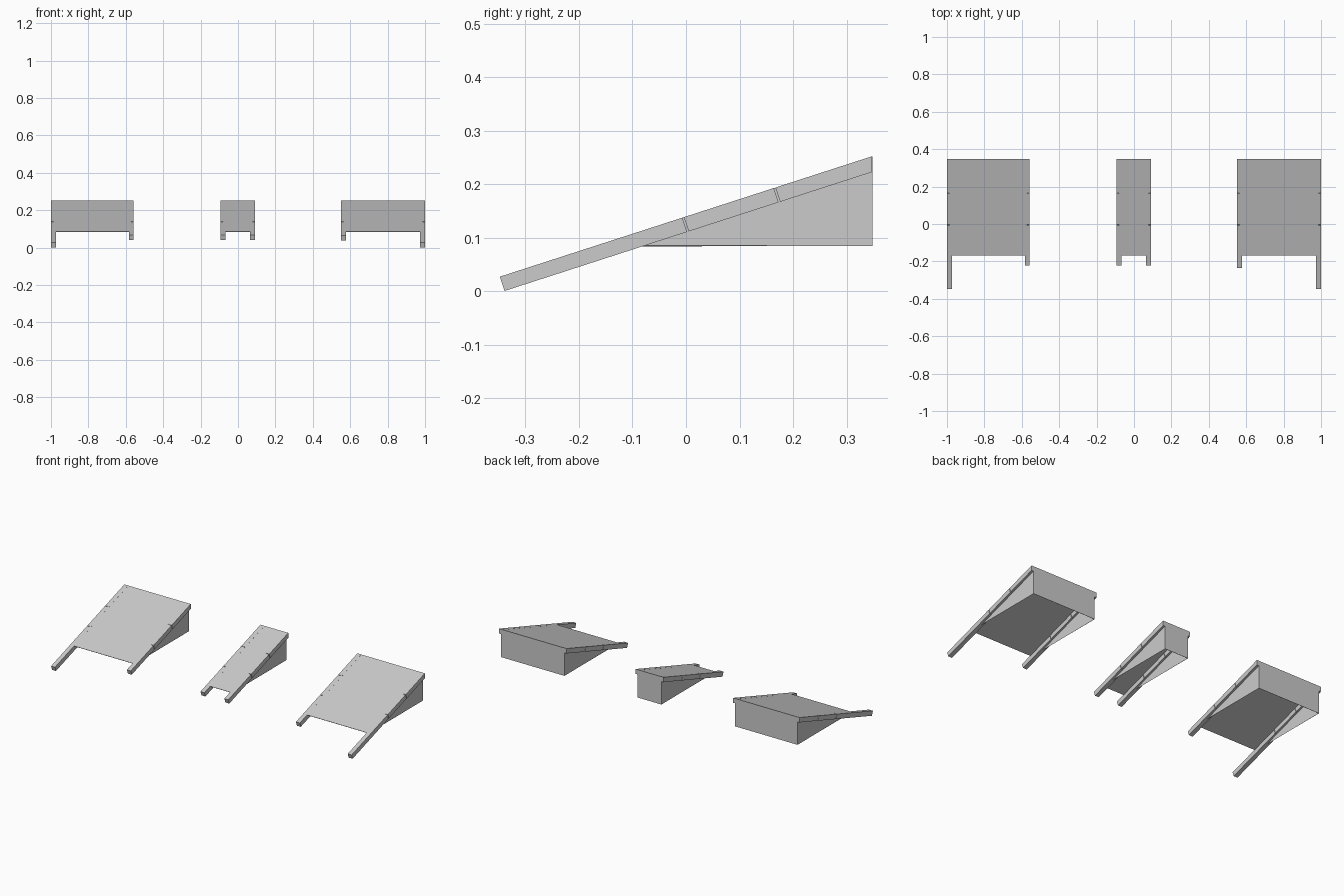
import bpy
import bmesh

if "Cube" in bpy.data.objects:
    bpy.data.objects.remove(bpy.data.objects["Cube"])

BACK = 0.348                     # back plane of all chutes
SLOPE = 0.3235                   # rise per unit of y
RAIL_W, WALL_INSET = 0.026, 0.014
BASE_Z, DECK_FRONT = 0.085, -0.167


def top_z(y):
    return 0.0275 + SLOPE * (y + BACK)


def low_z(y):
    return top_z(y) - 0.0295


def new_object(name, bm):
    bmesh.ops.recalc_face_normals(bm, faces=bm.faces)
    mesh = bpy.data.meshes.new(name)
    bm.to_mesh(mesh)
    bm.free()
    ob = bpy.data.objects.new(name, mesh)
    bpy.context.collection.objects.link(ob)
    return ob


def extrude_x(name, profile, x0, x1):
    """Solid prism from a (y, z) outline, spanning x0..x1."""
    bm = bmesh.new()
    face = bm.faces.new([bm.verts.new((x0, y, z)) for y, z in profile])
    geo = bmesh.ops.extrude_face_region(bm, geom=[face])["geom"]
    verts = [g for g in geo if isinstance(g, bmesh.types.BMVert)]
    bmesh.ops.translate(bm, verts=verts, vec=(x1 - x0, 0, 0))
    return new_object(name, bm)


def rail(name, x0, front):
    """Sloping rail in three butted lengths; square cuts, plumb back end."""
    joints = [front, -0.007, 0.164, BACK]
    lean, gap = 0.009, 0.003
    for i in range(3):
        a, b = joints[i], joints[i + 1]
        if i:
            a += gap
        skew = 0 if i == 2 else lean
        extrude_x(f"{name}_{i + 1}",
                  [(a, top_z(a)), (a + lean, low_z(a + lean)),
                   (b + skew, low_z(b + skew)), (b, top_z(b))],
                  x0, x0 + RAIL_W)


def hopper(name, x0, x1):
    """Open-bottomed wedge shell: sloped deck, two side walls, back wall."""
    l, r = x0 + WALL_INSET, x1 - WALL_INSET
    tri = [(DECK_FRONT, BASE_Z), (BACK, top_z(BACK) - 0.001), (BACK, BASE_Z)]
    bm = bmesh.new()
    left = [bm.verts.new((l, y, z)) for y, z in tri]
    right = [bm.verts.new((r, y, z)) for y, z in tri]
    bm.faces.new(left)
    bm.faces.new(right[::-1])
    for i in range(2):
        bm.faces.new((left[i], right[i], right[i + 1], left[i + 1]))
    ob = new_object(name, bm)
    # thin sheet thickness, kept inside the outer surface
    mod = ob.modifiers.new("sheet", "SOLIDIFY")
    mod.thickness = 0.002
    mod.offset = 0


# left, middle and right ramps: x range, left and right rail front ends
ramps = [("left", -1.0, -0.558, -BACK, -0.222),
         ("middle", -0.094, 0.091, -0.222, -0.222),
         ("right", 0.551, 1.0, -0.236, -BACK)]
for name, x0, x1, fl, fr in ramps:
    hopper(f"{name}_ramp_deck", x0, x1)
    rail(f"{name}_ramp_left_rail", x0, fl)
    rail(f"{name}_ramp_right_rail", x1 - RAIL_W, fr)
